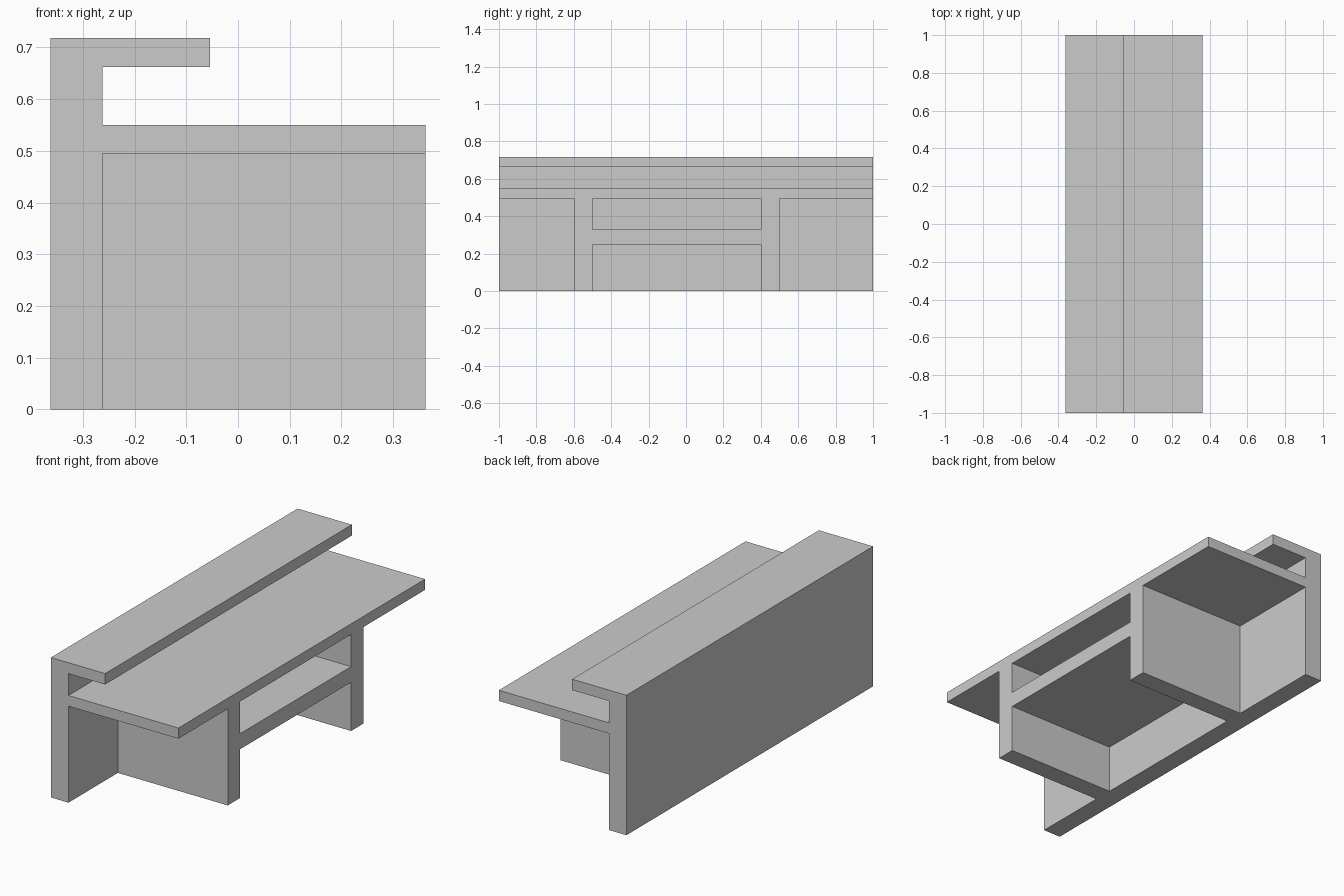
import bpy, bmesh
from mathutils import Vector

if "Cube" in bpy.data.objects:
    bpy.data.objects.remove(bpy.data.objects["Cube"])


def extrude_profile(name, points, place, direction):
    """Fill a closed 2D outline and extrude it into a flat-faced solid."""
    bm = bmesh.new()
    face = bm.faces.new([bm.verts.new(place(a, b)) for a, b in points])
    new = bmesh.ops.extrude_face_region(bm, geom=[face], use_keep_orig=True)["geom"]
    verts = [g for g in new if isinstance(g, bmesh.types.BMVert)]
    bmesh.ops.translate(bm, verts=verts, vec=Vector(direction))
    bmesh.ops.recalc_face_normals(bm, faces=bm.faces[:])
    # Split the concave ends cleanly
    bmesh.ops.triangulate(bm, faces=[f for f in bm.faces if len(f.verts) > 4])
    mesh = bpy.data.meshes.new(name)
    bm.to_mesh(mesh)
    bm.free()
    obj = bpy.data.objects.new(name, mesh)
    bpy.context.collection.objects.link(obj)
    return obj


BACK, PANEL, FRONT = -0.362, -0.262, 0.362   # x positions
TOP_LOW, TOP_HIGH = 0.495, 0.55              # desktop underside and top

# Back panel, desktop and raised ledge: one F-shaped section along y
shell = [(BACK, 0), (PANEL, 0), (PANEL, TOP_LOW), (FRONT, TOP_LOW),
         (FRONT, TOP_HIGH), (PANEL, TOP_HIGH), (PANEL, 0.662),
         (-0.054, 0.662), (-0.054, 0.718), (BACK, 0.718)]
extrude_profile("desk_top_and_back", shell, lambda x, z: (x, -1, z), (0, 2, 0))

# Two slab legs joined by a shelf: one H-shaped section along x
legs = [(-0.6, 0), (-0.5, 0), (-0.5, 0.25), (0.4, 0.25), (0.4, 0), (0.5, 0),
        (0.5, TOP_LOW), (0.4, TOP_LOW), (0.4, 0.33), (-0.5, 0.33),
        (-0.5, TOP_LOW), (-0.6, TOP_LOW)]
extrude_profile("legs_and_shelf", legs, lambda y, z: (PANEL, y, z),
                (FRONT - PANEL, 0, 0))
